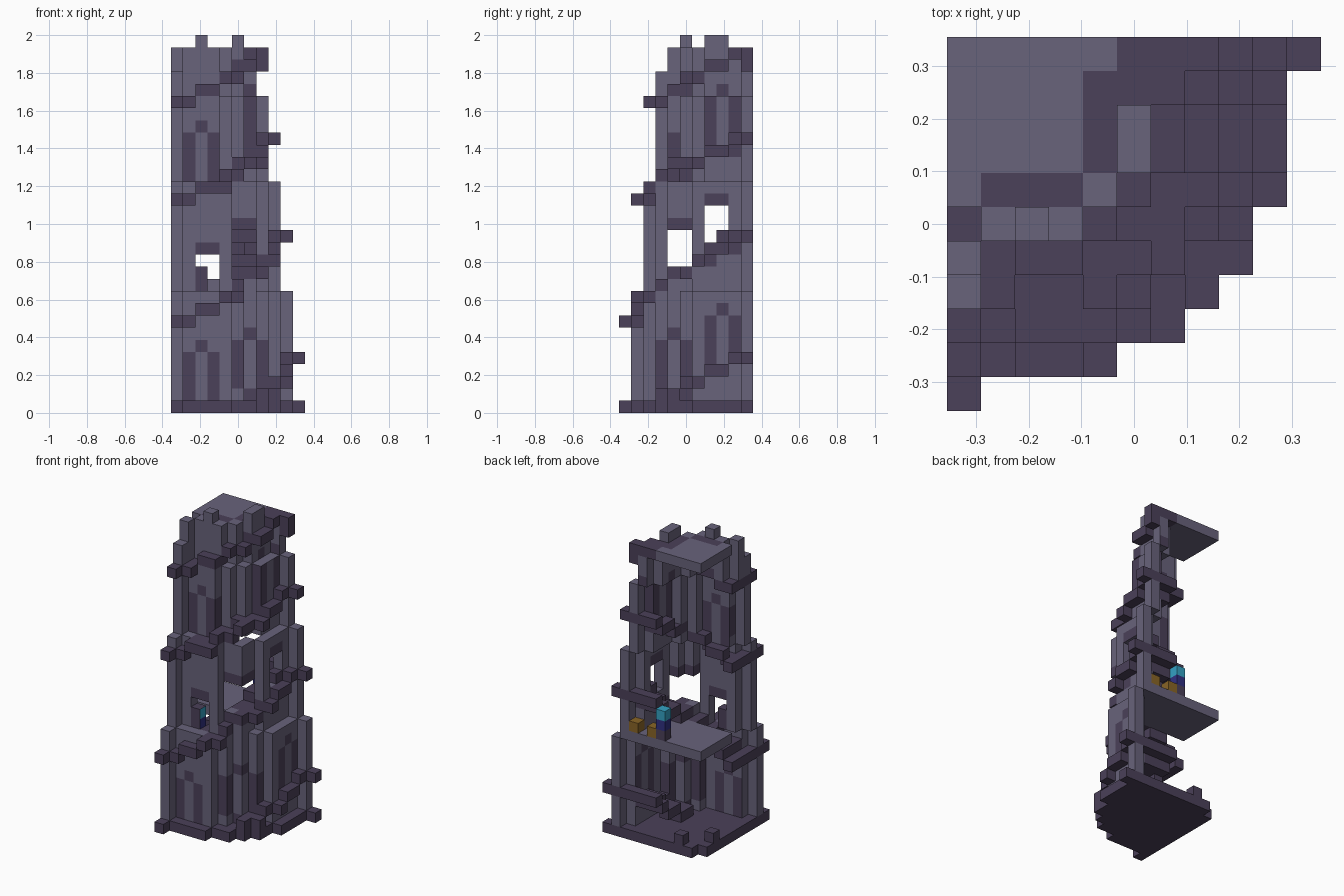
import bpy, bmesh, math
from mathutils import Vector

if "Cube" in bpy.data.objects:
    bpy.data.objects.remove(bpy.data.objects["Cube"], do_unlink=True)

U = 2 / 31  # edge of one block


def material(name, rgb):
    m = bpy.data.materials.new(name)
    m.use_nodes = True
    m.diffuse_color = (*rgb, 1)
    m.node_tree.nodes["Principled BSDF"].inputs["Base Color"].default_value = (*rgb, 1)
    return m


MATS = [material("light_stone", (.14, .125, .198)), material("dark_stone", (.07, .052, .1)),
        material("cyan", (.035, .36, .55)), material("deep_blue", (.03, .03, .22)),
        material("gold", (.25, .13, .02))]
LIGHT, DARK, CYAN, BLUE, GOLD = range(5)

# Quarter discs: row depth for each step outward from the tower axis
BASE = [11, 10, 10, 10, 10, 9, 9, 8, 7, 5, 1]
LOWER = [10, 9, 9, 9, 9, 8, 7, 6, 5, 1]
MIDDLE = [9, 8, 8, 8, 8, 7, 7, 5, 1]
UPPER = [8, 7, 7, 7, 6, 5, 4, 1]
TOP = [7, 6, 6, 6, 5, 4, 1]
HUB = [5] * 5


def disc(rows):
    return {(a, b) for a, n in enumerate(rows) for b in range(n)}


def shell(rows):
    d = disc(rows)
    return {(a, b) for a, b in d if (a + 1, b) not in d or (a, b + 1) not in d}


def stack(cells, low, high):
    return {(a, b, k) for a, b in cells for k in range(low, high + 1)}


def turn(a, b):
    """Fraction of the quarter turn, from the front edge to the side edge."""
    return math.atan2(a + .5, b + .5) / (math.pi / 2)


def spiral(start, steps, change, below, above):
    """Stair blocks that wind around the hub and poke out through the wall."""
    cells = set()
    for a, b in disc(below) - disc(HUB):
        k = start + math.floor(turn(a, b) * steps)
        if k >= 1 and (k < change or (a, b) in disc(above)):
            cells.add((a, b, k))
    return cells


# Painted slits: (first column, last column, low, high)
FRONT_DARK = [(1, 1, 1, 4), (3, 3, 1, 4), (2, 2, 5, 5), (5, 5, 2, 5), (7, 7, 2, 5), (6, 6, 6, 6),
              (2, 3, 13, 13), (5, 6, 10, 15),
              (1, 1, 19, 22), (3, 3, 19, 22), (2, 2, 23, 23), (6, 6, 21, 26)]
SIDE_DARK = [(1, 1, 4, 7), (3, 3, 4, 7), (2, 2, 8, 8), (5, 5, 2, 5), (7, 7, 2, 5), (6, 6, 6, 6),
             (2, 3, 17, 17), (5, 6, 15, 15),
             (1, 1, 21, 25), (3, 3, 21, 25), (2, 2, 26, 26), (6, 6, 20, 22)]


def in_any(c, k, areas):
    return any(p <= c <= q and lo <= k <= hi for p, q, lo, hi in areas)


def wall_paint(cell, n):
    a, b, k = cell
    if n.y and in_any(a, k, FRONT_DARK):
        return DARK
    if n.x and in_any(b, k, SIDE_DARK):
        return DARK
    return LIGHT


def roof_paint(cell, n):
    low, high = sorted(cell[:2])
    return DARK if n.z > 0 and high == 4 and 1 <= low <= 3 else LIGHT


def sill_paint(cell, n):
    if n.x > 0:
        return BLUE if cell[2] == 10 else CYAN
    return DARK


def flat(index):
    return lambda cell, n: index


# Parts
parts = []
used = set()


def part(name, cells, paint):
    cells = set(cells) - used
    used.update(cells)
    parts.append((name, cells, paint))


part("base_plate", stack(disc(BASE) - {(0, 0)}, 0, 0), flat(DARK))
part("base_stubs", {(2, 0, 1), (0, 2, 1)}, flat(DARK))

# Winding stairs
part("stair_lowest", spiral(-3, 8, 10, BASE, LOWER), flat(DARK))
part("stair_second", spiral(7, 8, 10, BASE, LOWER), flat(DARK))
part("stair_third", spiral(17, 6, 19, LOWER, MIDDLE), flat(DARK))
part("stair_top", spiral(25, 5, 26, MIDDLE, UPPER) | {(7, 0, 28)}, flat(DARK))

# Floors, the middle one leaving a stairwell open
landing = {(a, b) for a, b in disc(MIDDLE) if (a, b) in disc(HUB) or turn(a, b) > .4}
part("middle_floor", stack(landing, 10, 10), flat(LIGHT))
part("roof", stack(disc(HUB), 29, 29), roof_paint)
part("merlons", {(2, 5, 30), (5, 2, 30), (5, 3, 30)}, flat(LIGHT))

# Walls, with three window openings in the middle storey
part("lower_wall", stack(shell(LOWER), 1, 9), wall_paint)
windows = stack({(2, 7), (3, 7)}, 10, 12)
windows |= stack({(5, 6), (6, 5), (6, 6)}, 12, 14)
windows |= stack({(7, 2), (7, 3)}, 14, 16)
part("middle_wall", stack(shell(MIDDLE), 10, 18) - windows, wall_paint)
part("upper_wall", stack(shell(UPPER), 19, 25), wall_paint)
part("top_wall", stack(shell(TOP), 26, 29) | {(0, 7, 26), (0, 7, 27)}, wall_paint)
part("front_window_lamp", {(2, 7, 10), (2, 7, 11)}, sill_paint)
part("side_window_sill", {(7, 2, 14)}, flat(DARK))

# Furnishings on the middle floor
part("gold_blocks", {(7, 0, 11), (5, 0, 11)}, flat(GOLD))
part("lamp_foot", {(4, 0, 11)}, flat(DARK))
part("lamp_body", {(4, 0, 12)}, flat(BLUE))
part("lamp_glow", {(4, 0, 13)}, flat(CYAN))

# Mesh building: only exposed block sides become faces
SIDES = [Vector(v) for v in ((1, 0, 0), (-1, 0, 0), (0, 1, 0), (0, -1, 0), (0, 0, 1), (0, 0, -1))]


def build(name, cells, paint):
    bm = bmesh.new()
    corners = {}

    def vert(p):
        key = tuple(round(c * 2) for c in p)
        if key not in corners:
            corners[key] = bm.verts.new(p * U)
        return corners[key]

    for a, b, k in sorted(cells):
        centre = Vector((a - 5, 5 - b, k + .5))
        for n in SIDES:
            if (a + int(n.x), b - int(n.y), k + int(n.z)) in used:
                continue
            s = Vector((n.y, n.z, n.x)) / 2
            t = n.cross(s)
            mid = centre + n / 2
            face = bm.faces.new([vert(mid + p) for p in (-s - t, s - t, s + t, t - s)])
            face.material_index = paint((a, b, k), n)
    mesh = bpy.data.meshes.new(name)
    bm.to_mesh(mesh)
    bm.free()
    for m in MATS:
        mesh.materials.append(m)
    bpy.context.collection.objects.link(bpy.data.objects.new(name, mesh))


for entry in parts:
    build(*entry)
